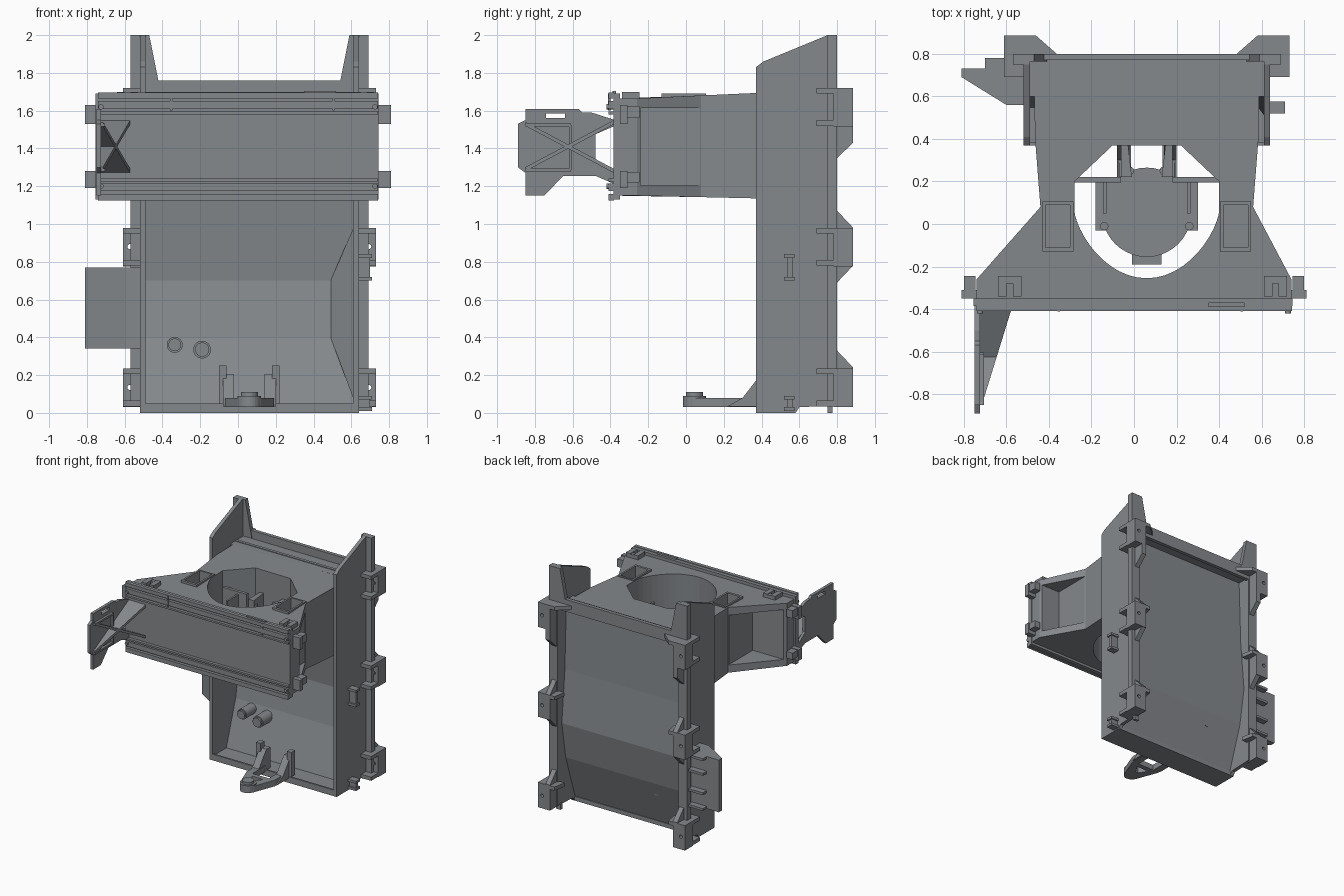
import bpy, bmesh, math
from mathutils import Vector

CX = 0.06                      # symmetry plane of the housing
GREY = bpy.data.materials.new("grey_plastic")
GREY.diffuse_color = (0.235, 0.25, 0.265, 1)


def finish(name, bm):
    bmesh.ops.recalc_face_normals(bm, faces=bm.faces)
    me = bpy.data.meshes.new(name)
    bm.to_mesh(me)
    bm.free()
    me.materials.append(GREY)
    ob = bpy.data.objects.new(name, me)
    bpy.context.collection.objects.link(ob)
    return ob


def prism(name, pts, axis, a, b):
    """Extrude a 2D outline along an axis (x: y,z / y: x,z / z: x,y)."""
    place = {'x': lambda p, t: (t, p[0], p[1]), 'y': lambda p, t: (p[0], t, p[1]),
             'z': lambda p, t: (p[0], p[1], t)}[axis]
    bm = bmesh.new()
    lo = [bm.verts.new(place(p, a)) for p in pts]
    hi = [bm.verts.new(place(p, b)) for p in pts]
    bm.faces.new(lo)
    bm.faces.new(hi)
    for i in range(len(pts)):
        j = (i + 1) % len(pts)
        bm.faces.new((lo[i], lo[j], hi[j], hi[i]))
    return finish(name, bm)


def box(name, x0, x1, y0, y1, z0, z1):
    return prism(name, [(x0, y0), (x1, y0), (x1, y1), (x0, y1)], 'z', z0, z1)


def cyl(name, u, v, r, axis, a, b, n=24):
    return prism(name, [(u + r * math.cos(2 * math.pi * i / n), v + r * math.sin(2 * math.pi * i / n))
                        for i in range(n)], axis, a, b)


def hull(name, pts):
    bm = bmesh.new()
    for p in pts:
        bm.verts.new(p)
    bmesh.ops.convex_hull(bm, input=bm.verts)
    return finish(name, bm)


def cut(ob, *cutters):
    for c in cutters:
        m = ob.modifiers.new("cut", 'BOOLEAN')
        m.operation, m.solver, m.object = 'DIFFERENCE', 'EXACT', c
    dg = bpy.context.evaluated_depsgraph_get()
    me = bpy.data.meshes.new_from_object(ob.evaluated_get(dg))
    ob.modifiers.clear()
    ob.data = me
    for c in cutters:
        bpy.data.objects.remove(c)


# --- rear housing: folded panel, floor and top ---
fold = [(0.66, 1.70), (0.68, 1.13), (0.72, 0.70), (0.67, 0.40), (0.54, 0.01)]
prism("back_panel", fold + [(y + 0.025, z) for y, z in reversed(fold)], 'x', -0.50, 0.62)
box("housing_floor", -0.52, 0.64, 0.37, 0.58, 0.0, 0.035)
box("floor_lip", -0.52, 0.64, 0.37, 0.385, 0.0, 0.05)
box("housing_top", -0.49, 0.61, 0.60, 0.79, 1.675, 1.695)
box("top_back_strip", -0.50, 0.62, 0.77, 0.80, 1.66, 1.76)
hull("tray_corner_wedge", [(0.62, 0.64, 1.0), (0.62, 0.50, 0.05), (0.49, 0.722, 0.70), (0.49, 0.672, 0.40),
                           (0.62, 0.73, 0.70), (0.62, 0.68, 0.40), (0.62, 0.69, 1.0), (0.62, 0.56, 0.05)])

# --- mirrored housing parts ---
tabs = [(1.62, [(0.78, 1.72), (0.885, 1.72), (0.885, 1.43), (0.80, 1.35), (0.78, 1.35)]),
        (0.88, [(0.78, 1.07), (0.80, 1.07), (0.885, 0.98), (0.885, 0.78), (0.80, 0.69), (0.78, 0.69)]),
        (0.135, [(0.78, 0.33), (0.80, 0.33), (0.885, 0.24), (0.885, 0.03), (0.78, 0.04)])]
for s in (-1, 1):
    X = lambda d: CX + s * d
    side = "left" if s < 0 else "right"
    prism(side + "_wall", [(0.37, 0), (0.58, 0), (0.60, 0.03), (0.80, 0.04), (0.80, 2), (0.75, 2), (0.41, 1.86),
                           (0.37, 1.83)], 'x', X(0.55), X(0.58))
    box(side + "_flange", X(0.57), X(0.63), 0.75, 0.80, 0.05, 1.72)
    prism(side + "_ear", [(X(0.63), 2), (X(0.53), 2), (X(0.47), 1.70), (X(0.63), 1.70)], 'y', 0.765, 0.80)
    box(side + "_ear_edge", X(0.57), X(0.63), 0.75, 0.80, 1.70, 2.0)
    # mounting tabs with screw holes, gussets and outer slabs
    for i, (zh, prof) in enumerate(tabs):
        prism(f"{side}_tab_rib_{i}", prof, 'x', X(0.56), X(0.60))
        tab = box(f"{side}_tab_{i}", X(0.56), X(0.67), 0.78, 0.885, zh - 0.105, zh + 0.10)
        cut(tab, cyl("hole", X(0.632), zh, 0.014, 'y', 0.7, 1.0, 12))
        zt, zb = zh + 0.10, zh - 0.10
        for z in (zt - 0.03, zb):
            box(f"{side}_tab_slab_{i}", X(0.575), X(0.67), 0.69, 0.80, z, z + 0.03)
        w = 0.40 if i == 0 else 0.50
        prism(f"{side}_tab_gusset_{i}", [(X(0.57), 0.885), (X(0.52), 0.885), (X(w), 0.78), (X(0.57), 0.78)],
              'z', zt - 0.03, zt)

# --- small clips on the right wall ---
for z0, z1 in ((0.70, 0.84), (0.01, 0.09)):
    box("wall_clip_stem", 0.63, 0.70, 0.535, 0.565, z0, z1)
    for z in (z0, z1 - 0.02):
        box("wall_clip_end", 0.63, 0.71, 0.52, 0.575, z, z + 0.02)
box("floor_pin", 0.60, 0.64, 0.75, 0.775, 0.0, 0.05)

# --- pegs on the tray ---
for x, z, r in ((-0.335, 0.36, 0.042), (-0.19, 0.335, 0.047)):
    cyl("tray_peg", x, z, r, 'y', 0.53, 0.66)
    cyl("tray_peg_tip", x, z, r * 0.8, 'y', 0.515, 0.53)

# --- left side box: sloped skin, end plates, ribs ---
outline = [(-0.81, 0.69), (-0.60, 0.56), (-0.51, 0.56), (-0.51, 0.78), (-0.70, 0.78), (-0.70, 0.73), (-0.81, 0.73)]
prism("side_box", [(-0.81, 0.69), (-0.60, 0.56), (-0.51, 0.56), (-0.51, 0.73), (-0.81, 0.73)], 'z', 0.34, 0.77)
for z in (0.34, 0.47, 0.63, 0.75):
    box("side_box_rib", -0.70, -0.51, 0.72, 0.78, z, z + 0.02)

# --- bottom wishbone bracket ---
cyl("bracket_ring", CX, 0.045, 0.062, 'z', 0.03, 0.09)
cyl("bracket_boss", CX, 0.045, 0.045, 'z', 0.09, 0.11)
box("bracket_bridge", CX - 0.09, CX + 0.09, 0.17, 0.21, 0.035, 0.08)
for s in (-1, 1):
    X = lambda d: CX + s * d
    prism("bracket_arm", [(X(0.02), -0.01), (X(0.062), 0.03), (X(0.13), 0.21), (X(0.13), 0.38),
                          (X(0.075), 0.38), (X(0.075), 0.21), (X(0), 0.09)], 'z', 0.03, 0.08)
    prism("bracket_brace", [(0.22, 0.035), (0.30, 0.08), (0.37, 0.17), (0.40, 0.205), (0.45, 0.205), (0.45, 0.035)],
          'x', X(0.08), X(0.14))
    prism("bracket_post", [(0.38, 0.05), (0.38, 0.25), (0.43, 0.25), (0.43, 0.05)], 'x', X(0.12), X(0.16))

# --- shelf body with octagonal/rounded well, pockets and wing bays ---
body = prism("shelf_body", [(-0.74, -0.36), (0.74, -0.36), (0.74, -0.26), (0.56, 0.08), (0.585, 0.40), (0.59, 0.67),
                            (-0.47, 0.67), (-0.465, 0.40), (-0.44, 0.08), (-0.74, -0.26)], 'z', 1.135, 1.695)
# the top and bottom of the body slope in towards the front
for v in body.data.vertices:
    t = max(0.0, min(1.0, (0.40 - v.co.y) / 0.66))
    v.co.z += -0.03 * t if v.co.z > 1.4 else 0.015 * t
arc = [(CX - 0.34 * math.cos(math.pi * i / 24), 0.06 - 0.315 * max(0, math.sin(math.pi * i / 24)) ** 1.4)
       for i in range(25)]
cutters = [prism("well", arc + [(0.40, 0.2), (0.22, 0.37), (-0.10, 0.37), (-0.28, 0.2)], 'z', 1.0, 1.9)]
for s in (-1, 1):
    X = lambda d: CX + s * d
    cutters.append(box("pocket", X(0.36), X(0.475), -0.11, 0.09, 1.25, 1.9))
    cutters.append(box("bay", X(0.50), X(1.1), -0.24, 0.075, 1.205, 1.615))
cut(body, *cutters)
for s in (-1, 1):
    X = lambda d: CX + s * d
    rim = box("pocket_rim", X(0.345), X(0.49), -0.13, 0.105, 1.63, 1.69)
    cut(rim, box("rim_hole", X(0.36), X(0.475), -0.11, 0.09, 1.5, 1.9))

# --- front plate and rails ---
box("front_plate", -0.755, 0.745, -0.385, -0.35, 1.13, 1.69)
for z0, z1 in ((1.125, 1.16), (1.175, 1.215), (1.225, 1.24), (1.58, 1.595), (1.61, 1.65), (1.665, 1.695)):
    box("front_rail", -0.74, 0.742, -0.41, -0.38, z0, z1)
box("plate_tongue", 0.35, 0.52, -0.39, -0.37, 1.69, 1.705)
for x in (-0.36, 0.50):
    box("rail_joint", x, x + 0.012, -0.412, -0.40, 1.60, 1.69)

# --- end clips of the front bar ---
for s in (-1, 1):
    for z0, z1 in ((1.53, 1.63), (1.19, 1.28)):
        a, b = sorted((s * 0.72, s * 0.81))
        box("end_clip", a, b, -0.35, -0.31, z0, z1)
        a, b = sorted((s * 0.745, s * 0.80))
        box("end_clip_hook", a, b, -0.31, -0.245, z0 + 0.03, z1 - 0.005)
    for z in (1.62, 1.20):
        cyl("end_knob", s * 0.725, z, 0.014, 'y', -0.42, -0.37, 12)
for x in (-0.64, 0.61):
    for dx in (0, 0.07):
        box("top_clip", x + dx, x + dx + 0.04, -0.34, -0.245, 1.65, 1.70)
    box("top_clip_bar", x, x + 0.11, -0.28, -0.245, 1.65, 1.695)

# --- cradle inside the well ---
cyl("cradle_disc", CX, 0.055, 0.21, 'z', 1.36, 1.41, 40)
box("cradle_tongue", CX - 0.07, CX + 0.07, -0.19, -0.12, 1.36, 1.40)
for s in (-1, 1):
    X = lambda d: CX + s * d
    box("cradle_block", X(0.15), X(0.24), -0.03, 0.20, 1.34, 1.41)
    box("cradle_rib", X(0.19), X(0.205), 0.05, 0.20, 1.36, 1.53)
    box("cradle_arm", X(0.12), X(0.34), 0.195, 0.22, 1.25, 1.55)
    prism("cradle_strut", [(X(0.07), 0.22), (X(0.12), 0.22), (X(0.12), 0.39), (X(0.09), 0.39)], 'z', 1.30, 1.50)
    for d, y in ((0.08, 0.25), (0.20, -0.01)):
        cyl("cradle_pin", X(d), y, 0.02, 'z', 1.36, 1.46, 12)

# --- front left arm plate with cross ribs ---
arm = prism("arm_plate", [(-0.89, 1.53), (-0.85, 1.55), (-0.85, 1.61), (-0.57, 1.61), (-0.55, 1.59), (-0.50, 1.59),
                          (-0.375, 1.55), (-0.375, 1.52), (-0.48, 1.475), (-0.48, 1.345), (-0.375, 1.27),
                          (-0.375, 1.21), (-0.48, 1.255), (-0.65, 1.255), (-0.75, 1.15), (-0.85, 1.15),
                          (-0.85, 1.27), (-0.89, 1.30)], 'x', -0.75, -0.725)
cut(arm, box("slot", -0.9, -0.6, -0.74, -0.64, 1.56, 1.585))
for z0, z1 in ((1.53, 1.28), (1.29, 1.54)):
    hull("arm_cross_rib", [Vector(p) + Vector((0, 0, dz)) for dz in (-0.011, 0.011) for p in
                           ((-0.73, -0.85, z0), (-0.715, -0.85, z0), (-0.73, -0.38, z1), (-0.57, -0.38, z1))])
for z in (1.285, 1.525):
    box("arm_edge_rib", -0.735, -0.705, -0.85, -0.61, z - 0.008, z + 0.008)
box("arm_mid_rib", -0.735, -0.705, -0.62, -0.605, 1.285, 1.525)
